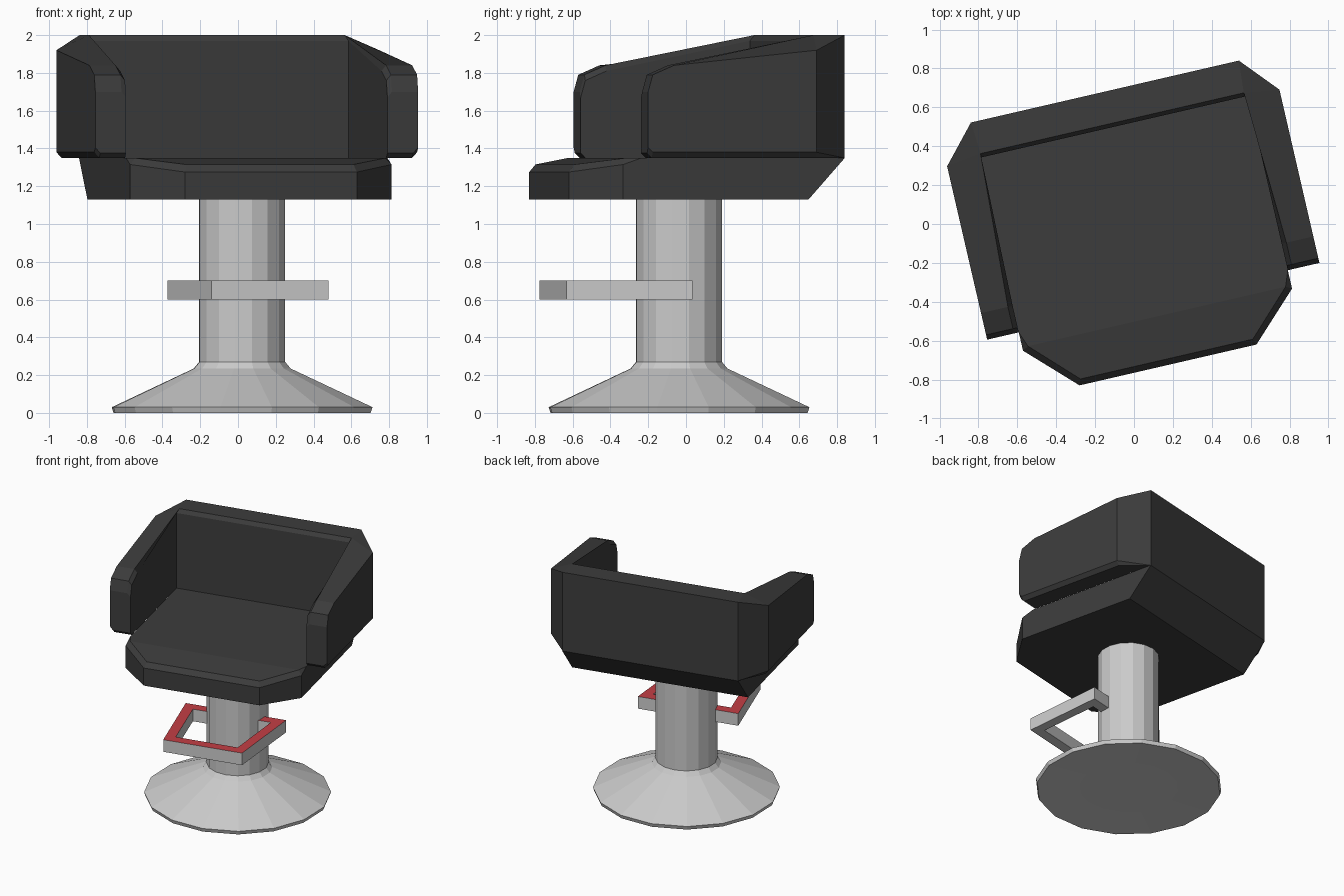
import bpy, bmesh, math
from mathutils import Vector, Matrix

if "Cube" in bpy.data.objects:
    bpy.data.objects.remove(bpy.data.objects["Cube"])

TURN = math.radians(13)          # the whole chair is swivelled


def material(name, rgb):
    m = bpy.data.materials.new(name)
    m.diffuse_color = (*rgb, 1)
    m.use_nodes = True
    m.node_tree.nodes["Principled BSDF"].inputs["Base Color"].default_value = m.diffuse_color
    return m


def place(name, bm, loc, mats=()):
    bmesh.ops.remove_doubles(bm, verts=bm.verts, dist=0.0005)
    bmesh.ops.recalc_face_normals(bm, faces=bm.faces)
    me = bpy.data.meshes.new(name)
    bm.to_mesh(me)
    bm.free()
    ob = bpy.data.objects.new(name, me)
    bpy.context.collection.objects.link(ob)
    ob.rotation_euler.z = TURN
    ob.location = loc
    for m in mats:
        me.materials.append(m)
    return ob


def mirrored(polys):
    """Welded mesh from right-half polygons plus their reflection in x."""
    bm = bmesh.new()
    for p in polys:
        pts = []
        for v in p:
            if not pts or (Vector(v) - Vector(pts[-1])).length > 1e-4:
                pts.append(v)
        if (Vector(pts[0]) - Vector(pts[-1])).length < 1e-4:
            pts.pop()
        if len(pts) < 3:
            continue
        bm.faces.new([bm.verts.new(v) for v in pts])
        bm.faces.new([bm.verts.new((-x, y, z)) for x, y, z in reversed(pts)])
    return bm


def bridge(a, b, closed=False):
    n = len(a)
    return [[a[i], a[(i + 1) % n], b[(i + 1) % n], b[i]]
            for i in range(n if closed else n - 1)]


AXIS = (0.007, 0.002, 0)
black = material("black_leather", (0.045, 0.045, 0.045))
red = material("red_tread", (0.55, 0.05, 0.06))

# Seat cushion: bottom loop, rim loop and bevelled top, sloped up at the rear
bottom = [(0, -.746, 1.13), (.467, -.746, 1.13), (.71, -.507, 1.13),
          (.71, -.41, 1.13), (.71, .50, 1.13), (0, .50, 1.13)]
rim = [(0, -.746, 1.275), (.467, -.746, 1.275), (.71, -.507, 1.315),
       (.71, -.41, 1.349), (.71, .697, 1.35), (0, .697, 1.35)]
top = [(0, -.715, 1.315), (.455, -.715, 1.315), (.68, -.49, 1.349),
       (.71, -.41, 1.349), (.71, .697, 1.35), (0, .697, 1.35)]
mid = (0, -.49, 1.349)
polys = [bottom, [top[0], top[1], top[2], mid], [mid] + top[2:]]
polys += bridge(bottom, rim) + bridge(rim, top)
place("seat", mirrored(polys), AXIS, [black])


# Wrap-around back and armrests: sections swept from arm front to back centre
def section(inner, lip, outer, under, z_low, z_bevel, z_out, z_in, drop=.03):
    return [(*inner, z_low), (*under, z_low), (*outer, z_bevel),
            (*outer, z_out), (*lip, z_in), (*inner, z_in - drop)]


def arm(y, z_low, z_top):
    return section((.71, y), (.735, y), (.877, y), (.85, y),
                   z_low, z_low + .03, z_top, z_top)


corner, lip = (.71, .51), (.695, .53)
path = [arm(-.41, 1.375, 1.70), arm(-.385, 1.35, 1.79), arm(-.27, 1.35, 1.84),
        section(corner, lip, (.877, .505), (.85, .505), 1.35, 1.38, 1.92, 2.0),
        section(corner, lip, (.707, .697), (.707, .697), 1.35, 1.35, 2.0, 2.0),
        section((0, .51), (0, .53), (0, .697), (0, .697), 1.35, 1.35, 2.0, 2.0)]
polys = [path[0]]
for a, b in zip(path, path[1:]):
    polys += bridge(a, b, True)
place("back_and_arms", mirrored(polys), AXIS, [black])

# Footrest: tapered frame with a red upper face
out = [(0, -.725), (.318, -.725), (.405, -.06), (0, -.06)]
inn = [(0, -.645), (.25, -.645), (.315, -.14), (0, -.14)]
lift = lambda loop, z: [(x, y, z) for x, y in loop]
lo_o, hi_o, lo_i, hi_i = lift(out, .6), lift(out, .7), lift(inn, .6), lift(inn, .7)
polys = (bridge(lo_o, hi_o) + bridge(lo_i, hi_i)
         + bridge(lo_o, lo_i) + bridge(hi_o, hi_i))
rest = place("footrest", mirrored(polys), AXIS, [None, red])
for f in rest.data.polygons:
    f.material_index = int(f.normal.z > .5)

# Pedestal: 16-sided turned profile with a shallow hollow underneath
profile = [(0, .01), (.37, .01), (.69, 0), (.70, .03), (.26, .235), (.231, .27),
           (.231, 1.14), (0, 1.14)]
bm = bmesh.new()
vs = [bm.verts.new((r, 0, z)) for r, z in profile]
es = [bm.edges.new(p) for p in zip(vs, vs[1:])]
bmesh.ops.spin(bm, geom=vs + es, cent=(0, 0, 0), axis=(0, 0, 1),
               angle=math.tau, steps=16, use_merge=True)
place("pedestal", bm, (.022, -.037, 0))
